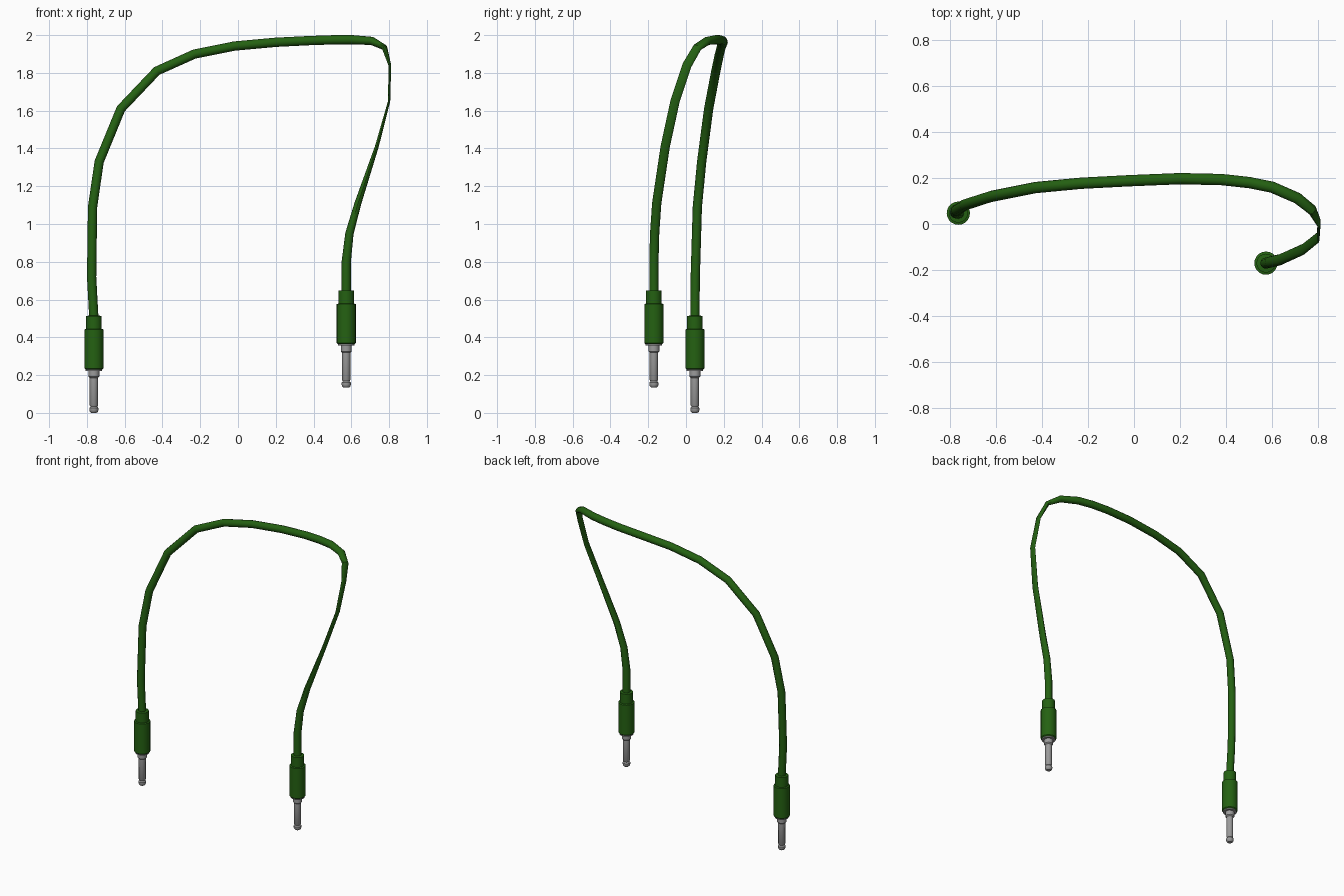
import bpy, bmesh, math
from mathutils import Vector

if "Cube" in bpy.data.objects:
    bpy.data.objects.remove(bpy.data.objects["Cube"])


def material(name, rgb):
    m = bpy.data.materials.new(name)
    m.diffuse_color = (*rgb, 1)
    m.use_nodes = True
    m.node_tree.nodes["Principled BSDF"].inputs["Base Color"].default_value = m.diffuse_color
    return m


GREEN = material("green plastic", (0.018, 0.12, 0.006))
METAL = material("grey metal", (0.33, 0.33, 0.33))


def skin(name, rings, mat):
    """Join equal rings of points into a closed, capped tube."""
    bm = bmesh.new()
    loops = [[bm.verts.new(p) for p in r] for r in rings]
    n = len(loops[0])
    for a, b in zip(loops, loops[1:]):
        for i in range(n):
            j = (i + 1) % n
            bm.faces.new((a[i], a[j], b[j], b[i]))
    bm.faces.new(loops[0][::-1])
    bm.faces.new(loops[-1])
    bmesh.ops.recalc_face_normals(bm, faces=bm.faces)
    mesh = bpy.data.meshes.new(name)
    bm.to_mesh(mesh)
    bm.free()
    mesh.materials.append(mat)
    ob = bpy.data.objects.new(name, mesh)
    bpy.context.collection.objects.link(ob)
    bpy.ops.object.select_all(action='DESELECT')
    ob.select_set(True)
    bpy.context.view_layer.objects.active = ob
    bpy.ops.object.shade_smooth_by_angle(angle=math.radians(35))


def lathe(name, profile, base, mat, n=20):
    """Turn an (r, z) profile around the vertical axis through base."""
    x, y, z0 = base
    skin(name, [[(x + r * math.cos(2 * math.pi * i / n),
                  y + r * math.sin(2 * math.pi * i / n), z0 + z)
                 for i in range(n)] for r, z in profile], mat)


# Plug parts as (radius, height) profiles
PIN = [(0.014, 0), (0.021, 0.006), (0.024, 0.015), (0.024, 0.026), (0.018, 0.034),
       (0.022, 0.040), (0.022, 0.185), (0.029, 0.192), (0.029, 0.222),
       (0.044, 0.223), (0.044, 0.236)]
BODY = [(0.043, 0.229), (0.0505, 0.236), (0.0505, 0.442), (0.041, 0.445),
        (0.041, 0.513), (0.026, 0.515)]
for side, base in (("left", (-0.763, 0.047, 0)), ("right", (0.573, -0.17, 0.134))):
    lathe(side + "_plug_pin", PIN, base, METAL)
    lathe(side + "_plug_body", BODY, base, GREEN)

# Cable path: x, y, z, half thickness (pinched flat at the right bend)
R = 0.0245
PATH = [(-0.763, 0.047, 0.50, R), (-0.775, 0.049, 0.72, R), (-0.77, 0.06, 1.09, R),
        (-0.735, 0.083, 1.33, R), (-0.62, 0.12, 1.61, R), (-0.43, 0.158, 1.81, R),
        (-0.23, 0.177, 1.90, R), (-0.02, 0.188, 1.942, R), (0.20, 0.197, 1.962, R),
        (0.38, 0.193, 1.971, R), (0.50, 0.18, 1.975, R), (0.60, 0.16, 1.976, R),
        (0.71, 0.112, 1.969, 0.022), (0.775, 0.06, 1.935, 0.015),
        (0.804, 0.005, 1.84, 0.007), (0.80, -0.058, 1.65, 0.006),
        (0.735, -0.11, 1.41, 0.010), (0.635, -0.155, 1.11, 0.018),
        (0.59, -0.166, 0.95, 0.022), (0.573, -0.17, 0.80, R), (0.573, -0.17, 0.64, R)]
pts = [Vector(p[:3]) for p in PATH]
rings = []
for k, p in enumerate(pts):
    before = (p - pts[max(k - 1, 0)]).normalized()
    after = (pts[min(k + 1, len(pts) - 1)] - p).normalized()
    t = (before + after).normalized()
    wide = (Vector((0, 1, 0)) - t * t.y).normalized()
    thin = t.cross(wide)
    rings.append([p + wide * R * math.cos(a) + thin * PATH[k][3] * math.sin(a)
                  for a in (2 * math.pi * i / 12 for i in range(12))])
skin("cable", rings, GREEN)
